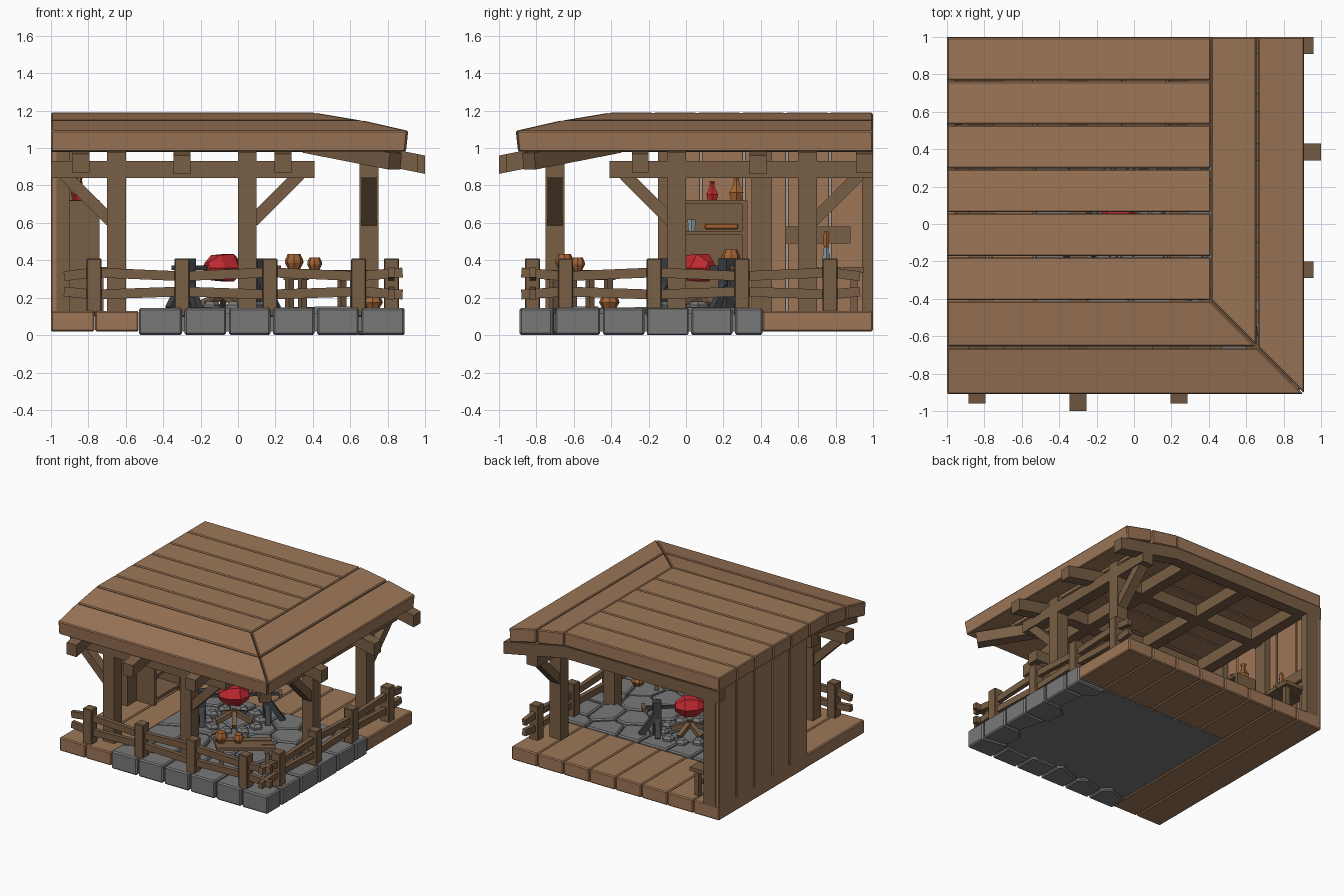
import bpy, bmesh, math, random
from mathutils import Vector, Matrix

if "Cube" in bpy.data.objects:
    bpy.data.objects.remove(bpy.data.objects["Cube"])
random.seed(4)

def mat(name, r, g, b):
    m = bpy.data.materials.new(name)
    m.diffuse_color = (r, g, b, 1)
    m.use_nodes = True
    m.node_tree.nodes["Principled BSDF"].inputs["Base Color"].default_value = m.diffuse_color
    return m
WOOD = mat("light wood", .34, .185, .098)
BEAM = mat("dark wood", .19, .112, .06)
STONE = mat("grey stone", .19, .19, .19)
IRON = mat("dark iron", .05, .055, .06)
RED = mat("red", .52, .022, .03)
CLAY = mat("orange clay", .36, .125, .035)
STEEL = mat("pale steel", .30, .36, .42)

def finish(name, bm, m, bevel=0):
    bmesh.ops.recalc_face_normals(bm, faces=bm.faces[:])
    me = bpy.data.meshes.new(name)
    bm.to_mesh(me); bm.free()
    me.materials.append(m)
    ob = bpy.data.objects.new(name, me)
    bpy.context.collection.objects.link(ob)
    if bevel:
        b = ob.modifiers.new("bevel", 'BEVEL')
        b.width = bevel; b.segments = 1
    return ob

def hull(name, pts, m, bevel=0):
    bm = bmesh.new()
    for p in pts: bm.verts.new(p)
    bmesh.ops.convex_hull(bm, input=bm.verts[:])
    bmesh.ops.delete(bm, geom=[v for v in bm.verts if not v.link_faces], context='VERTS')
    bmesh.ops.dissolve_limit(bm, angle_limit=.02, verts=bm.verts[:], edges=bm.edges[:])
    return finish(name, bm, m, bevel)

def box(name, x0, x1, y0, y1, z0, z1, m, bevel=0):
    return hull(name, [(x, y, z) for x in (x0, x1) for y in (y0, y1) for z in (z0, z1)], m, bevel)

def bar(name, a, b, w, h, m, roll=0):
    # square bar between two points, w sideways and h upwards
    a, b = Vector(a), Vector(b)
    d = (b - a).normalized()
    s = d.cross(Vector((0, 0, 1)))
    s = s.normalized() if s.length > .01 else Vector((math.cos(roll), math.sin(roll), 0))
    u = s.cross(d)
    return hull(name, [p + s * i * w / 2 + u * j * h / 2 for p in (a, b) for i in (-1, 1) for j in (-1, 1)], m)

def lathe(name, x, y, z, prof, m, n=8):
    return hull_rings(name, [[(x + r * math.cos(t * math.tau / n), y + r * math.sin(t * math.tau / n), z + h)
                              for t in range(n)] for r, h in prof], m)

def hull_rings(name, rings, m):
    bm = bmesh.new()
    vs = [[bm.verts.new(p) for p in r] for r in rings]
    n = len(vs[0])
    for a, b in zip(vs, vs[1:]):
        for i in range(n): bm.faces.new((a[i], a[(i + 1) % n], b[(i + 1) % n], b[i]))
    bm.faces.new(vs[0]); bm.faces.new(vs[-1])
    return finish(name, bm, m)

def swap(p):  # front side <-> right side
    return (-p[1], -p[0], p[2])
SIDES = (("front", lambda p: p), ("right", swap))

# wooden floor, planks running front to back
for i in range(8):
    x0 = -1 + i * .2362
    box("floor_plank", x0, x0 + .233, -.89 if i < 2 else .41, 1, .02, .13, WOOD, .008)

# flagstones: clipped cells, large border blocks along the two outer edges
X0, X1, Y0, Y1 = -.53, .89, -.89, .41
box("stone_bed", X0 + .01, X1 - .05, Y0 + .05, Y1 - .005, .02, .115, STONE)
seeds = [(X0 + .12 + i * .236, -.81) for i in range(6)] + [(.81, -.57 + i * .236) for i in range(5)]
border = len(seeds)
for j in range(5):
    for i in range(5):
        seeds.append((-.46 + i * .24 + .1 * (j % 2) + random.uniform(-.05, .05), -.58 + j * .225 + random.uniform(-.04, .04)))
for k, s in enumerate(seeds):
    bm = bmesh.new()
    z0, z1 = (0, .145) if k < border else (.03, .14 + random.uniform(0, .012))
    bmesh.ops.create_cube(bm, size=1, matrix=Matrix.Translation(((X0 + X1) / 2, (Y0 + Y1) / 2, (z0 + z1) / 2))
                          @ Matrix.Diagonal((X1 - X0, Y1 - Y0, z1 - z0, 1)))
    for q in seeds:
        if q == s: continue
        d = Vector((q[0] - s[0], q[1] - s[1], 0))
        mid = Vector((s[0], s[1], 0)) + d / 2 - d.normalized() * .007
        bmesh.ops.bisect_plane(bm, geom=bm.verts[:] + bm.edges[:] + bm.faces[:], plane_co=mid, plane_no=d, clear_outer=True)
    pts = [v.co.copy() for v in bm.verts]
    bm.free()
    if len(pts) > 5:
        hull("edge_stone" if k < border else "flagstone", pts, STONE, .01)

# roof: flat planks, then two sloping mitred rings on the front and right
for i in range(6):
    y0 = -.41 + i * .235
    box("roof_plank", -1, .41, y0 + .003, y0 + .232, 1.08, 1.19, WOOD, .007)
for side, f in SIDES:
    for a, za, b, zb in ((.413, 1.188, .655, 1.148), (.665, 1.148, .91, 1.092)):
        pts = []
        for r, z in ((a, za), (b, zb), (a, za - .11), (b - .012, zb - .112)):
            pts += [(-1, -r, z), (r - .004, -r, z)]
        hull(side + "_roof_slope", [f(p) for p in pts], WOOD, .007)

    # rafters, level inside and sloping under the eaves
    for c, end in ((-.84, .96), (-.3, 1), (.24, .96)) if side == "front" else ((-.955, .96), (-.385, 1), (.245, .96)):
        for (r0, z0), (r1, z1) in (((-1, .98), (.41, .98)), ((.41, .98), (end, .98 - .2 * (end - .41)))):
            hull(side + "_rafter", [f((c + s, -r, z + h)) for s in (-.045, .045)
                                    for r, z in ((r0, z0), (r1, z1)) for h in (0, .098)], BEAM)

    # main beam, posts and braces
    hull(side + "_beam", [f((x, y, z)) for x in (-1, .41) for y in (-.75, -.65) for z in (.84, .93)], BEAM)
    for c, d in ((-.65, -1), (.05, 1)):
        hull(side + "_post", [f((c + i, -.7 + j, z)) for i in (-.05, .05) for j in (-.05, .05) for z in (.12, .98)], BEAM)
        bar(side + "_brace", f((c + d * .03, -.7, .61)), f((c + d * .28, -.7, .86)), .08, .065, BEAM)

    # fence with two wavering rails
    xs = (-.77, -.3, .17, .645)
    for x in xs:
        hull(side + "_fence_post", [f((x + i, -.82 + j, z)) for i in (-.04, .04) for j in (-.04, .04) for z in (.1, .41)], BEAM, .005)
    for z, wob in ((.225, .008), (.325, -.01)):
        ends = (-.93,) + xs + (.88,)
        for k in range(5):
            w = wob * (-1) ** k
            bar(side + "_fence_rail", f((ends[k], -.82, z + w)), f((ends[k + 1], -.82, z - w)), .035, .052, BEAM)
bar("hip_rafter", (.38, -.38, 1.02), (.84, -.84, .93), .09, .09, BEAM)

# left wall with its studs
for i in range(5):
    y0 = -.15 + i * .23
    box("wall_plank", -1, -.95, y0 + .003, y0 + .227, .02, 1.09, WOOD, .006)
for y0, y1, x1 in ((-.15, -.03, -.9), (.35, .46, -.9), (.94, 1, -.86)):
    box("wall_post", -.97, x1, y0, y1, .12, 1.08, BEAM)
box("wall_rail", -.955, -.92, .53, .88, .49, .58, BEAM)

# shelf unit
for y in (-.03, .30):
    box("shelf_side", -.95, -.74, y, y + .03, .13, .72, BEAM)
for z in (.16, .35, .535, .70):
    box("shelf_board", -.95, -.74, -.01, .31, z, z + .022, BEAM)
box("shelf_back", -.95, -.935, -.01, .31, .13, .71, BEAM)
BOTTLE = [(.028, 0), (.036, .03), (.018, .065), (.013, .09), (.02, .10)]
lathe("red_bottle", -.85, .14, .722, BOTTLE, RED, 6)
lathe("clay_bottle", -.85, .27, .722, [(.035, 0), (.045, .04), (.02, .08), (.016, .11), (.025, .13)], CLAY, 6)
lathe("steel_cup", -.83, .03, .557, [(.02, 0), (.025, .06)], STEEL, 6)
box("shelf_tray", -.88, -.76, .1, .28, .565, .60, CLAY, .008)
POT = [(.03, 0), (.05, .04), (.048, .055), (.034, .085)]
lathe("shelf_pot", -.83, .24, .372, POT, CLAY)

# work bench against the wall
for y in (.6, .72, .84):
    box("bench_plank", -.95, -.70, y, y + .112, .335, .365, BEAM)
for x in (-.93, -.76):
    for y in (.63, .88):
        box("bench_leg", x, x + .04, y, y + .04, .12, .335, BEAM)
box("bench_stretcher", -.75, -.73, .65, .9, .2, .235, BEAM)
lathe("tool_blade", -.82, .75, .365, [(.02, 0), (.018, .1)], STEEL, 4)
lathe("tool_handle", -.82, .75, .46, [(.014, 0), (.018, .05), (.014, .095)], CLAY, 6)

# low table set at an angle, with two jars
c, ax = Vector((.45, -.56, 0)), Vector((.82, .57, 0))
nx = Vector((-ax.y, ax.x, 0))
for k in (-1, 0, 1):
    o = c + nx * k * .065 + Vector((0, 0, .335))
    bar("table_plank", o - ax * (.22 + .01 * k), o + ax * (.22 - .015 * k), .058, .025, BEAM)
for i in (-.17, .17):
    o = c + ax * i
    bar("table_crossbar", o - nx * .09 + Vector((0, 0, .31)), o + nx * .09 + Vector((0, 0, .31)), .04, .03, BEAM)
    for j in (-.06, .06):
        p = o + nx * j
        bar("table_leg", p + Vector((0, 0, .13)), p + Vector((0, 0, .31)), .035, .035, BEAM, .6)
lathe("large_jar", .30, -.65, .348, POT, CLAY)
lathe("small_jar", .41, -.58, .348, [(.025, 0), (.04, .03), (.038, .045), (.027, .068)], CLAY)
lathe("floor_bowl", .72, -.41, .14, [(.035, 0), (.055, .035), (.045, .06)], CLAY)

# cooking spit: two iron stands, a bar with handles and the roast
A, B = Vector((-.27, -.09, 0)), Vector((.11, .22, 0))
d = (B - A).normalized()
n = Vector((-d.y, d.x, 0))
for p, out in ((A, -1), (B, 1)):
    bar("spit_stand", p + Vector((0, 0, .13)), p + Vector((0, 0, .41)), .065, .065, IRON, math.atan2(d.y, d.x))
    bar("spit_strut", p + d * out * .12 + Vector((0, 0, .14)), p + Vector((0, 0, .32)), .045, .04, IRON)
    for s in (-1, 1):
        bar("spit_foot", p + n * s * .09 + Vector((0, 0, .14)), p + Vector((0, 0, .29)), .04, .04, IRON)
bar("spit_bar", A - d * .1 + Vector((0, 0, .36)), B + d * .1 + Vector((0, 0, .36)), .022, .022, IRON)
h = B + d * .1 + Vector((0, 0, .36))
bar("spit_crank", h - n * .05, h + n * .05, .025, .025, BEAM)
rings = []
for t, r in ((-.115, .03), (-.05, .078), (.04, .085), (.11, .035)):
    o = (A + B) / 2 + d * t + Vector((0, 0, .36))
    rings.append([o + (n * math.cos(k * math.tau / 6) + Vector((0, 0, 1)) * math.sin(k * math.tau / 6)) * r for k in range(6)])
hull_rings("roast", rings, RED)

# fire logs and a ring of stones
o = (A + B) / 2
for k in range(5):
    t = k * math.tau / 5 + .3
    v = Vector((math.cos(t), math.sin(t), 0))
    bar("fire_log", o + v * .14 + Vector((0, 0, .16)), o - v * .02 + Vector((0, 0, .23)), .035, .035, BEAM)
for k in range(10):
    t = k * math.tau / 10
    lathe("hearth_stone", o.x + .2 * math.cos(t), o.y + .2 * math.sin(t), .13, [(.05, 0), (.052, .03), (.03, .05)], STONE, 5)
